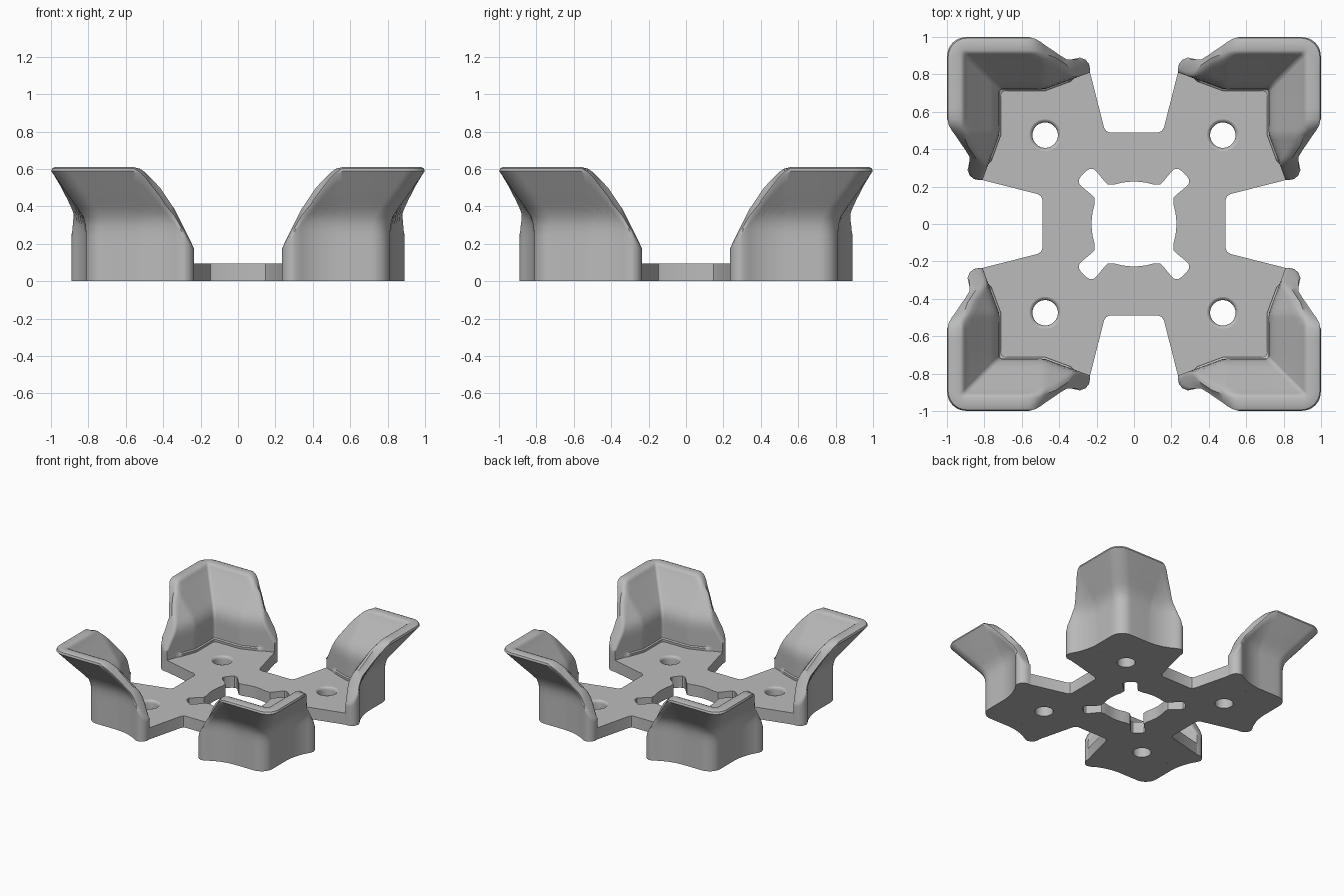
import bpy, bmesh, math

cube = bpy.data.objects.get("Cube")
if cube:
    bpy.data.objects.remove(cube)

grey = bpy.data.materials.new("plain_grey")
grey.use_nodes = True
grey.diffuse_color = (0.5, 0.5, 0.5, 1)
grey.node_tree.nodes["Principled BSDF"].inputs["Base Color"].default_value = (0.5, 0.5, 0.5, 1)

PLATE = 0.095
HOLE = 0.475


def interp(table, x):
    if x <= table[0][0]:
        return table[0][1]
    for (x0, y0), (x1, y1) in zip(table, table[1:]):
        if x <= x1:
            return y0 + (y1 - y0) * (x - x0) / (x1 - x0)
    return table[-1][1]


def four_fold(half):
    # Reflect an eighth of an outline (from +y axis to the diagonal) all the way round
    quarter = half + [(y, x) for x, y in reversed(half)]
    top = quarter + [(x, -y) for x, y in reversed(quarter)]
    return top + [(-x, y) for x, y in reversed(top)]


def circle(cx, cy, r, n=40):
    return [(cx + r * math.cos(2 * math.pi * i / n), cy + r * math.sin(2 * math.pi * i / n))
            for i in range(n)]


def link_mesh(name, bm, angle=35):
    bmesh.ops.recalc_face_normals(bm, faces=bm.faces)
    mesh = bpy.data.meshes.new(name)
    bm.to_mesh(mesh)
    bm.free()
    mesh.materials.append(grey)
    obj = bpy.data.objects.new(name, mesh)
    bpy.context.collection.objects.link(obj)
    bpy.ops.object.select_all(action='DESELECT')
    obj.select_set(True)
    bpy.context.view_layer.objects.active = obj
    bpy.ops.object.shade_smooth_by_angle(angle=math.radians(angle))
    return obj


def mirror_xy(obj):
    mod = obj.modifiers.new("Mirror", 'MIRROR')
    mod.use_axis = (True, True, False)


# Base plate: filled outline with a shaped centre opening and four screw holes
outline = four_fold([(0.13, 0.49), (0.148, 0.497), (0.16, 0.515), (0.235, 0.81),
                     (0.48, 0.72), (0.719, 0.72)])
opening = four_fold([(0.01, 0.227), (0.06, 0.222), (0.1, 0.212), (0.14, 0.212), (0.165, 0.237),
                     (0.2, 0.28), (0.217, 0.294), (0.237, 0.295), (0.26, 0.28)])
curve = bpy.data.curves.new("base_plate_outline", 'CURVE')
curve.dimensions = '2D'
curve.fill_mode = 'BOTH'
curve.extrude = PLATE / 2
loops = [outline, opening] + [circle(sx * HOLE, sy * HOLE, 0.085)
                              for sx in (-1, 1) for sy in (-1, 1)]
for loop in loops:
    spline = curve.splines.new('POLY')
    spline.points.add(len(loop) - 1)
    spline.use_cyclic_u = True
    for p, (x, y) in zip(spline.points, loop):
        p.co = (x, y, 0, 1)
temp = bpy.data.objects.new("plate_curve", curve)
bpy.context.collection.objects.link(temp)
bpy.context.view_layer.update()
flat = bpy.data.meshes.new_from_object(temp.evaluated_get(bpy.context.evaluated_depsgraph_get()))
bm = bmesh.new()
bm.from_mesh(flat)
bpy.data.objects.remove(temp)
bpy.data.meshes.remove(flat)
bmesh.ops.remove_doubles(bm, verts=bm.verts, dist=0.0002)
bmesh.ops.translate(bm, verts=bm.verts, vec=(0, 0, PLATE / 2))
link_mesh("base_plate", bm, 25)

# Rounded countersink lining each screw hole
bm = bmesh.new()
rings = [[bm.verts.new((x, y, z)) for x, y in circle(HOLE, HOLE, r)]
         for r, z in [(0.085, PLATE), (0.077, 0.092), (0.071, 0.084), (0.068, 0.07),
                      (0.068, 0), (0.085, 0)]]
for a, b in zip(rings, rings[1:]):
    for i in range(len(a)):
        j = (i + 1) % len(a)
        bm.faces.new((a[i], a[j], b[j], b[i]))
mirror_xy(link_mesh("screw_hole_lining", bm, 50))

# Flared corner walls: section loops swept round the corner, trimmed by a height curve
OUTER = [(0.235, 0.83), (0.24, 0.855), (0.26, 0.879), (0.29, 0.89), (0.32, 0.88),
         (0.36, 0.856), (0.42, 0.832), (0.48, 0.818), (0.53, 0.813)]
INNER = [(0.235, 0.81), (0.48, 0.72)]
HEIGHT = [(0.235, 0.175), (0.336, 0.38), (0.417, 0.5), (0.497, 0.583), (0.525, 0.601), (0.56, 0.61)]
DROP = [(0.235, 0), (0.3, 0.02), (0.4, 0.045), (0.5, 0.02), (0.56, 0)]
FLARE = [(0.28, 0), (0.33, 0.008), (0.37, 0.028), (0.41, 0.06), (0.59, 0.187)]
RIM = 0.022
LEVELS = 12


def section(inner, outer, move, x):
    h = interp(HEIGHT, x)
    ho = h - interp(DROP, x)
    ledge = -0.01 if x > 0.33 else 0
    side_in = [(0, 0), (0.115, ledge), (0.122, 0)]
    side_in += [(0.122 + (h - RIM - 0.122) * k / LEVELS, 0) for k in range(1, LEVELS + 1)]
    side_in += [(h - 0.3 * RIM, 0.3 * RIM), (h, RIM)]
    side_out = [(ho, -RIM), (ho - 0.3 * RIM, -0.3 * RIM)]
    side_out += [((ho - RIM) * (1 - k / LEVELS), 0) for k in range(LEVELS + 1)]
    pts = []
    for base, side in ((inner, side_in), (outer, side_out)):
        for z, off in side:
            d = interp(FLARE, z) + off
            pts.append((base[0] + move * d, base[1] + d, z))
    return pts


stations = [0.235, 0.24, 0.249, 0.26, 0.275, 0.29, 0.305, 0.32, 0.34, 0.36, 0.39, 0.417,
            0.45, 0.475, 0.497, 0.51, 0.525, 0.54, 0.56, 0.62, 0.68]
half = [section((x, interp(INNER, x)), (x, interp(OUTER, x)), 0, x) for x in stations]
for k in range(6):
    a = math.radians(90 - 9 * k)
    c, s = math.cos(a), math.sin(a)
    half.append(section((0.7 + 0.02 * c, 0.7 + 0.02 * s), (0.713 + 0.1 * c, 0.713 + 0.1 * s), 1, 0.7))
sweep = half + [[(y, x, z) for x, y, z in loop] for loop in reversed(half[:-1])]

bm = bmesh.new()
grid = [[bm.verts.new(p) for p in loop] for loop in sweep]
for a, b in zip(grid, grid[1:]):
    for i in range(len(a)):
        j = (i + 1) % len(a)
        bm.faces.new((a[i], a[j], b[j], b[i]))
bm.faces.new(grid[0])
bm.faces.new(grid[-1])
mirror_xy(link_mesh("flared_corner_wall", bm, 40))
